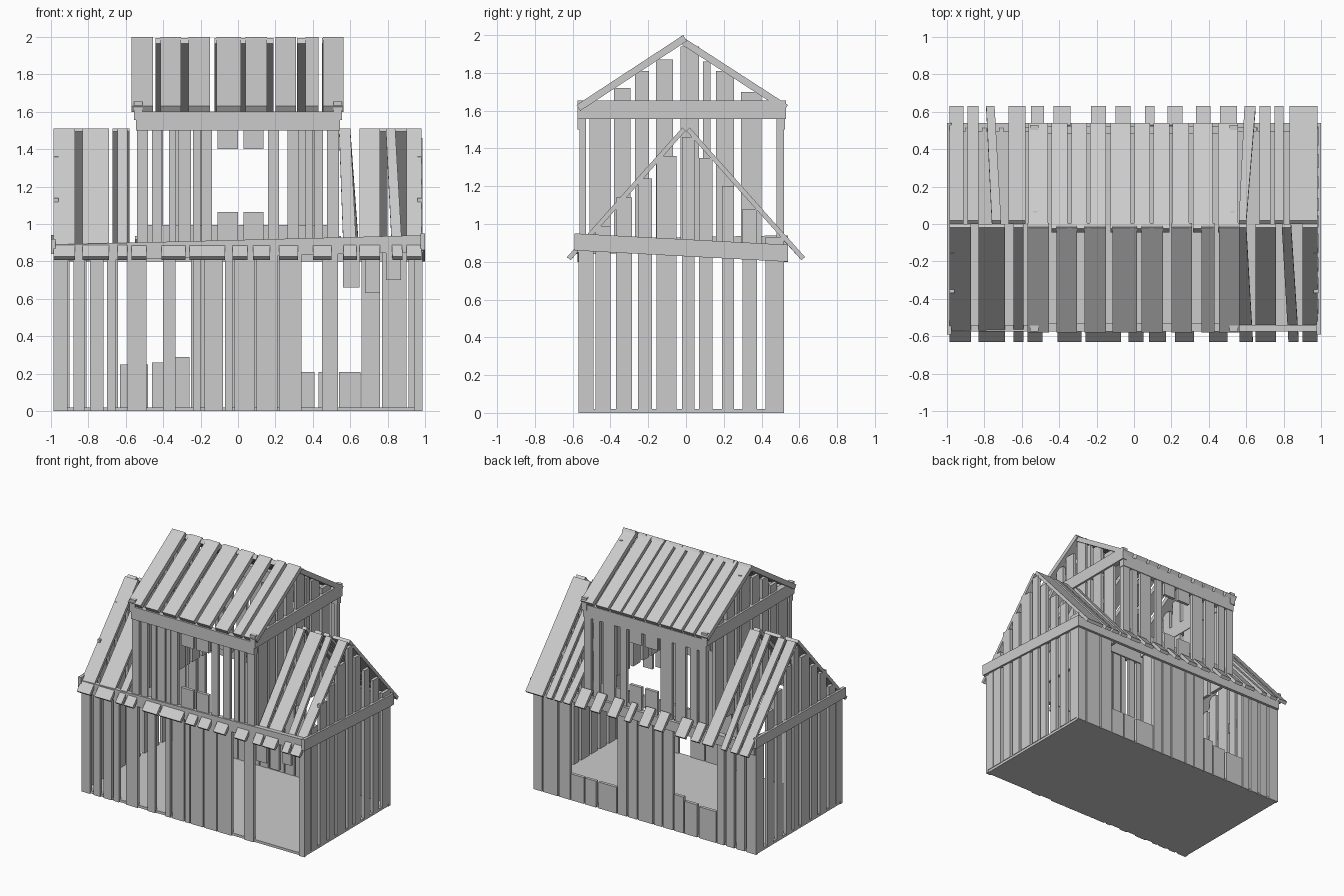
import bpy, bmesh

mat = bpy.data.materials.new("weathered grey")
mat.diffuse_color = (0.6, 0.6, 0.6, 1)
T = 0.025  # board thickness


def make(name, hexes):
    """One object from a list of eight-corner boards (bottom 4, top 4)."""
    bm = bmesh.new()
    for pts in hexes:
        v = [bm.verts.new(p) for p in pts]
        for f in ((3, 2, 1, 0), (4, 5, 6, 7), (0, 1, 5, 4),
                  (1, 2, 6, 5), (2, 3, 7, 6), (3, 0, 4, 7)):
            bm.faces.new([v[i] for i in f])
    bmesh.ops.recalc_face_normals(bm, faces=bm.faces)
    me = bpy.data.meshes.new(name)
    bm.to_mesh(me)
    bm.free()
    me.materials.append(mat)
    ob = bpy.data.objects.new(name, me)
    bpy.context.collection.objects.link(ob)


def box(x0, x1, y0, y1, z0, z1):
    return [(x, y, z) for z in (z0, z1)
            for x, y in ((x0, y0), (x1, y0), (x1, y1), (x0, y1))]


def slope(a, b, top, low, t):
    """Roof board: a, b are the (y, z) of its ridge and eave; top, low its x ranges."""
    dy, dz = b[0] - a[0], b[1] - a[1]
    n = (dy * dy + dz * dz) ** 0.5
    s = 1 if dy > 0 else -1
    oy, oz = dz / n * t * s, -dy / n * t * s
    base = [(top[0], *a), (top[1], *a), (low[1], *b), (low[0], *b)]
    return [(x, y + oy, z + oz) for x, y, z in base] + base


def tilted_x(x0, x1, y0, y1, za, zb, h):
    p = box(x0, x1, y0, y1, 0, h)
    return [(x, y, z + (za if x == x0 else zb)) for x, y, z in p]


def tilted_y(x0, x1, y0, y1, za, zb, h):
    p = box(x0, x1, y0, y1, 0, h)
    return [(x, y, z + (za if y == y0 else zb)) for x, y, z in p]


# floor
make("floor", [box(-.98, .98, -.56, .51, 0, .02)])

# lower front wall, with a left window and a doorway on the right
full = [(-.985, -.91), (-.88, -.82), (-.79, -.72), (-.70, -.655), (-.59, -.49),
        (-.40, -.335), (-.24, -.20), (-.18, -.08), (-.07, -.03), (-.02, .09),
        (.10, .21), (.22, .34), (.45, .535), (.94, .985)]
hang = [(.56, .65, .66), (.68, .76, .63), (.79, .87, .70)]
make("lower_front_wall", [box(a, b, -.57, -.57 + T, 0, .87) for a, b in full]
     + [box(a, b, -.57, -.57 + T, z, .87) for a, b, z in hang])

# lower back wall, with two windows
full = [(-.985, -.90), (-.88, -.81), (-.79, -.72), (-.70, -.64), (-.25, -.16),
        (-.15, -.08), (-.07, .06), (.07, .15), (.16, .24), (.66, .76),
        (.77, .90), (.91, .985)]
low = [(-.63, -.48, .25), (-.46, -.35, .26), (-.34, -.26, .29),
       (.25, .41, .21), (.43, .53, .21), (.54, .655, .21)]
make("lower_back_wall", [box(a, b, .52 - T, .52, 0, .88) for a, b in full]
     + [box(a, b, .52 - T, .52, 0, z) for a, b, z in low])

# lower end walls, stepped up into the gable
ends = [(-.57, -.49, .87), (-.48, -.40, .99), (-.37, -.285, 1.14), (-.255, -.18, 1.24),
        (-.155, -.05, 1.36), (-.02, .045, 1.46), (.07, .14, 1.35), (.19, .255, 1.20),
        (.30, .375, 1.08), (.42, .52, .93)]
for side, s in (("left", -1), ("right", 1)):
    make("lower_%s_wall" % side,
         [box(min(s * .985, s * .96), max(s * .985, s * .96), a, b, .02, z) for a, b, z in ends])

# crooked eave beams around the lower storey
make("lower_front_beam", [tilted_x(-.98, .99, -.575, -.54, .80, .85, .09)])
make("lower_back_beam", [box(-.98, .98, .515, .54, .80, .88)])
make("lower_right_beam", [tilted_y(.975, 1.0, -.59, .54, .86, .80, .09)])
make("lower_left_beam", [tilted_y(-1.0, -.975, -.59, .54, .84, .86, .08)])

# lower roof boards: long ones beside the tower, short stubs along its eaves
R, E = 1.50, .825
front = [((-.985, -.87),) * 2, ((-.83, -.69),) * 2, ((-.645, -.59),) * 2,
         ((.54, .60), (.565, .635)), ((.65, .76),) * 2,
         ((.79, .84), (.825, .88)), ((.90, .98),) * 2]
back = [((-.985, -.91),) * 2, ((-.89, -.83),) * 2, ((-.76, -.71), (-.79, -.745)),
        ((-.67, -.58),) * 2, ((.56, .60), (.59, .65)), ((.67, .73),) * 2,
        ((.75, .80),) * 2, ((.83, .98),) * 2]
make("lower_roof_front", [slope((-.02, R + .01), (-.63, E), t, l, .025) for t, l in front])
make("lower_roof_back", [slope((.02, R + .01), (.63, E), t, l, .025) for t, l in back])
stub_f = [(-.57, -.49), (-.41, -.28), (-.26, -.07), (-.03, .05), (.08, .17),
          (.22, .32), (.40, .50)]
stub_b = [(-.55, -.48), (-.43, -.34), (-.23, -.15), (-.10, -.02), (.06, .11),
          (.18, .26), (.33, .41), (.46, .55)]
make("front_eave_stubs", [slope((-.56, .90), (-.63, E), p, p, .025) for p in stub_f])
make("back_eave_stubs", [slope((.53, .935), (.63, E), p, p, .025) for p in stub_b])

# tower front and back walls, each with a central window
short = [(-.11, 0), (.03, .135)]
wall_f = [(-.54, -.48), (-.46, -.405), (-.37, -.33), (-.32, -.25), (-.24, -.20), (-.195, -.14),
          (.16, .22), (.265, .325), (.36, .40), (.41, .455), (.475, .54)]
wall_b = [(-.54, -.48), (-.46, -.40), (-.36, -.27), (-.24, -.14),
          (.16, .22), (.27, .37), (.40, .455), (.475, .54)]
for side, wall, y in (("front", wall_f, -.565), ("back", wall_b, .52 - T)):
    make("tower_%s_wall" % side, [box(a, b, y, y + T, .86, 1.56) for a, b in wall]
         + [box(a, b, y, y + T, .86, 1.065) for a, b in short]
         + [box(a, b, y, y + T, 1.40, 1.56) for a, b in short])
make("tower_back_sill", [box(-.53, .53, .48, .50, .90, .995)])

# tower end walls rising into the gable
tower_ends = [(-.56, -.53, 1.56), (-.51, -.40, 1.62), (-.38, -.295, 1.72), (-.27, -.195, 1.81),
              (-.16, -.07, 1.87), (-.03, .07, 1.94), (.09, .13, 1.86), (.16, .255, 1.81),
              (.29, .40, 1.70), (.48, .515, 1.56)]
# tower eave beams
make("tower_front_beam", [box(-.545, .545, -.575, -.53, 1.50, 1.60)])
make("tower_back_beam", [box(-.545, .545, .48, .525, 1.50, 1.60)])
for side, s in (("left", -1), ("right", 1)):
    x0, x1 = sorted((s * .54, s * .515))
    make("tower_%s_wall" % side, [box(x0, x1, a, b, .88, z) for a, b, z in tower_ends])
    x0, x1 = sorted((s * .555, s * .51))
    make("tower_%s_beam" % side, [box(x0, x1, -.575, .53, 1.555, 1.655)])

# tower roof boards
up_f = [(-.57, -.455), (-.415, -.305), (-.265, -.15), (-.115, .015), (.04, .155),
        (.20, .31), (.36, .43), (.455, .565)]
up_b = [(-.565, -.46), (-.44, -.355), (-.335, -.25), (-.235, -.15), (-.125, -.02),
        (0, .085), (.105, .19), (.205, .295), (.315, .42), (.45, .555)]
make("tower_roof_front", [slope((-.015, 2.0), (-.58, 1.63), p, p, .037) for p in up_f])
make("tower_roof_back", [slope((-.025, 1.995), (.54, 1.63), p, p, .037) for p in up_b])
